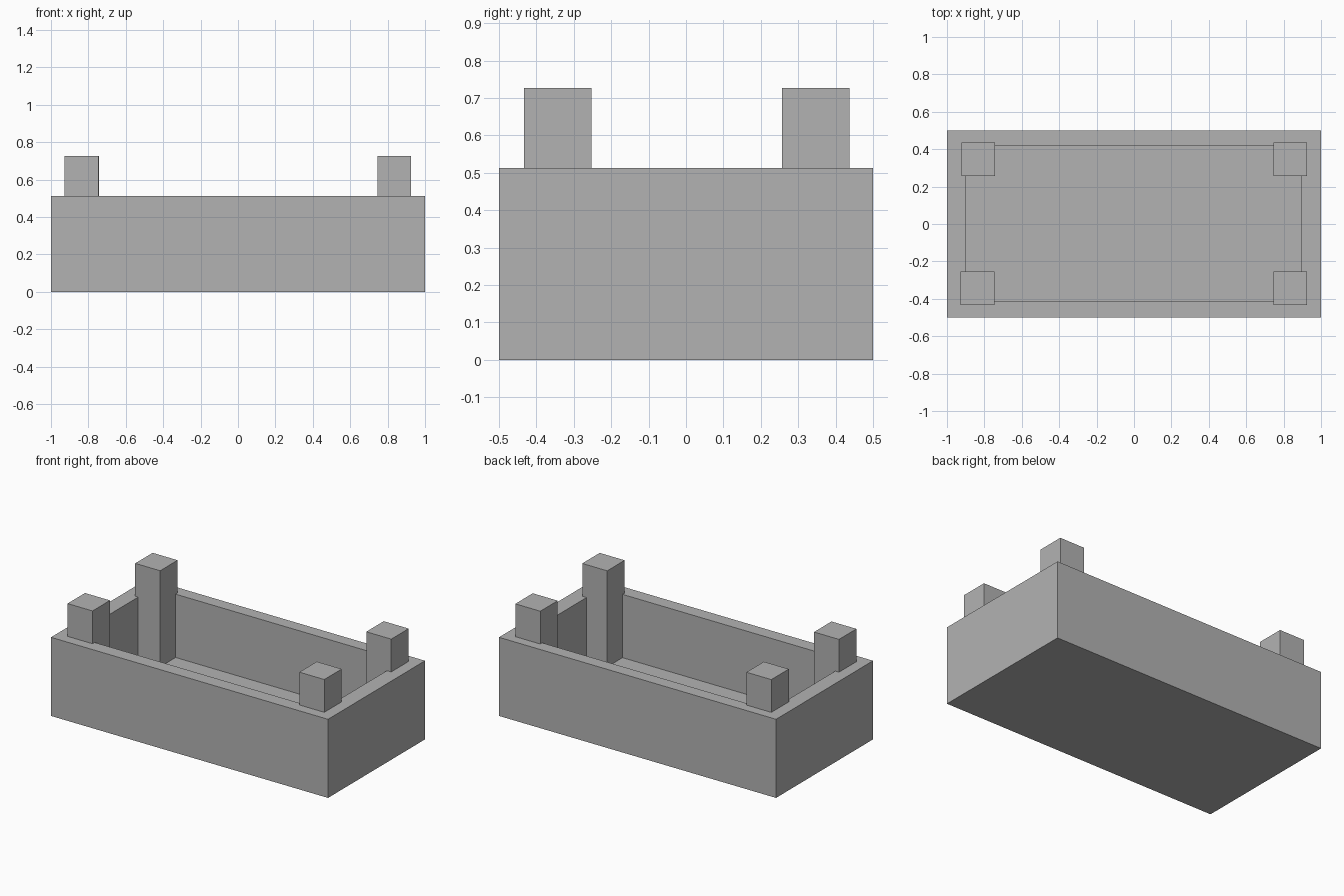
import bpy
import bmesh

default = bpy.data.objects.get("Cube")
if default:
    bpy.data.objects.remove(default, do_unlink=True)

# Single plain grey
grey = bpy.data.materials.new("plain_grey")
grey.use_nodes = True
grey.diffuse_color = (0.45, 0.45, 0.45, 1)
grey.node_tree.nodes["Principled BSDF"].inputs["Base Color"].default_value = grey.diffuse_color


def box(name, low, high):
    """Axis-aligned box between two corners."""
    bm = bmesh.new()
    bmesh.ops.create_cube(bm, size=1)
    for v in bm.verts:
        v.co = [high[i] if v.co[i] > 0 else low[i] for i in range(3)]
    mesh = bpy.data.meshes.new(name)
    bm.to_mesh(mesh)
    bm.free()
    mesh.materials.append(grey)
    obj = bpy.data.objects.new(name, mesh)
    bpy.context.collection.objects.link(obj)
    return obj


HEIGHT, FLOOR, POST_TOP, POST = 0.513, 0.1, 0.727, 0.18

# Open tray: inset the top face, then sink it to the floor level
tray = box("tray", (-1, -0.5, 0), (1, 0.5, HEIGHT))
bm = bmesh.new()
bm.from_mesh(tray.data)
bm.normal_update()
top = max(bm.faces, key=lambda f: f.calc_center_median().z)
bmesh.ops.inset_individual(bm, faces=[top], thickness=0.1)
inner = list(top.verts)
for v in inner:
    v.co.x = 0.895 if v.co.x > 0 else -0.9
    v.co.y = 0.417 if v.co.y > 0 else -0.411
well = bmesh.ops.extrude_discrete_faces(bm, faces=[top])["faces"][0]
for v in well.verts:
    v.co.z = FLOOR
bm.to_mesh(tray.data)
bm.free()

# Corner posts, standing on the tray floor
for name, x, y in (("front_right_post", -0.837, -0.343),
                   ("front_left_post", 0.836, -0.343),
                   ("back_right_post", -0.832, 0.347),
                   ("back_left_post", 0.836, 0.347)):
    h = POST / 2
    box(name, (x - h, y - h, FLOOR), (x + h, y + h, POST_TOP))
